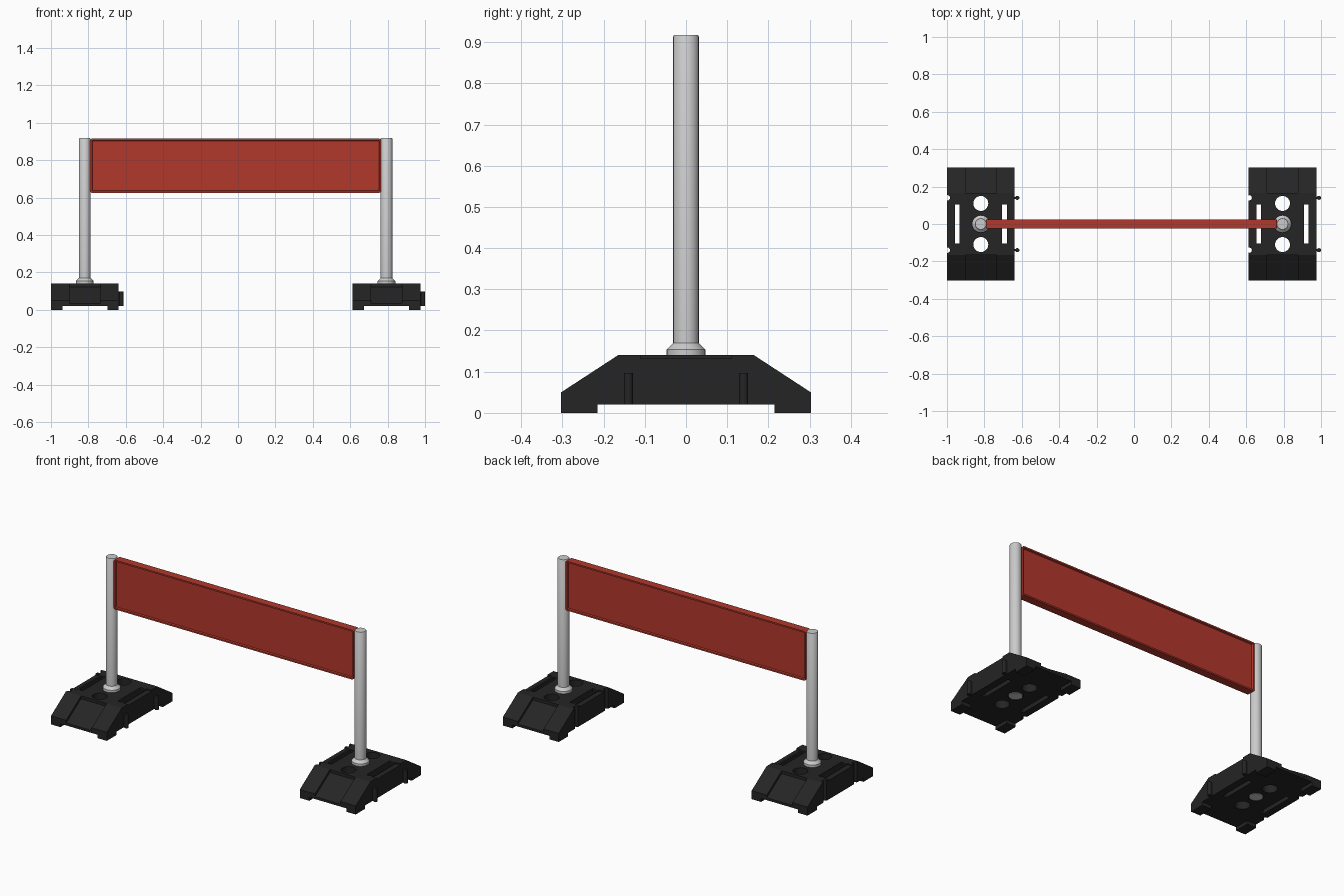
import bpy, bmesh, math
from mathutils import Matrix, Vector

if "Cube" in bpy.data.objects:
    bpy.data.objects.remove(bpy.data.objects["Cube"])


def material(name, color):
    m = bpy.data.materials.new(name)
    m.diffuse_color = color
    m.use_nodes = True
    m.node_tree.nodes["Principled BSDF"].inputs["Base Color"].default_value = m.diffuse_color
    return m


BLACK = material("black_rubber", (0.018, 0.018, 0.018, 1))
RED = material("red_board", (0.45, 0.04, 0.025, 1))


def finish(bm, name, mat=None, smooth=False):
    bmesh.ops.recalc_face_normals(bm, faces=bm.faces)
    me = bpy.data.meshes.new(name)
    bm.to_mesh(me)
    bm.free()
    ob = bpy.data.objects.new(name, me)
    bpy.context.collection.objects.link(ob)
    if mat:
        me.materials.append(mat)
    bpy.ops.object.select_all(action='DESELECT')
    bpy.context.view_layer.objects.active = ob
    ob.select_set(True)
    if smooth:
        bpy.ops.object.shade_smooth_by_angle(angle=math.radians(35))
    return ob


def prism(bm, yz, x0, x1):
    """Extrude a closed y-z outline along x."""
    f = bm.faces.new([bm.verts.new((x0, y, z)) for y, z in yz])
    ext = bmesh.ops.extrude_face_region(bm, geom=[f])
    vs = [v for v in ext["geom"] if isinstance(v, bmesh.types.BMVert)]
    bmesh.ops.translate(bm, verts=vs, vec=(x1 - x0, 0, 0))


def box(bm, x0, x1, y0, y1, z0, z1):
    prism(bm, [(y0, z0), (y1, z0), (y1, z1), (y0, z1)], x0, x1)


def cylinder(bm, x, y, r, z0, z1, n=32):
    bmesh.ops.create_cone(bm, cap_ends=True, segments=n, radius1=r, radius2=r,
                          depth=z1 - z0,
                          matrix=Matrix.Translation((x, y, (z0 + z1) / 2)))


LEFT_X, RIGHT_X = -0.819, 0.794

# Heavy foot: ramped block, feet at the ends
bm = bmesh.new()
half = [(0.215, 0.02), (0.215, 0), (0.303, 0), (0.303, 0.05), (0.165, 0.14)]
prism(bm, half + [(-y, z) for y, z in reversed(half)], -0.181, 0.181)
foot = finish(bm, "left_foot", BLACK)

# Cutters: round holes, slots, ramp recesses, corner-foot gaps, side notches
bm = bmesh.new()
for y in (-0.11, 0, 0.11):
    cylinder(bm, 0, y, 0.04, -0.1, 0.3)
for s in (-1, 1):
    box(bm, *sorted((s * 0.114, s * 0.139)), -0.105, 0.105, -0.1, 0.3)
    box(bm, *sorted((s * 0.15, s * 0.2)), -0.11, 0.11, 0.132, 0.2)
    prism(bm, [(s * y, z) for y, z in
               ((0.165, 0.123), (0.165, 0.2), (0.35, 0.2), (0.35, 0.004))],
          -0.083, 0.083)
    box(bm, -0.12, 0.12, *sorted((s * 0.2, s * 0.32)), -0.05, 0.02)
    cylinder(bm, -0.178, s * 0.14, 0.014, -0.1, 0.3, 20)
cutter = finish(bm, "foot_cutter")
cutter.hide_render = True

mod = foot.modifiers.new("cut", 'BOOLEAN')
mod.operation = 'DIFFERENCE'
mod.solver = 'EXACT'
mod.object = cutter
bpy.context.view_layer.objects.active = foot
bpy.ops.object.modifier_apply(modifier="cut")
bpy.data.objects.remove(cutter)

# Interlocking pegs on the +x side of the foot
bm = bmesh.new()
for s in (-1, 1):
    cylinder(bm, 0.195, s * 0.14, 0.011, 0.02, 0.097, 20)
    box(bm, 0.175, 0.195, s * 0.14 - 0.005, s * 0.14 + 0.005, 0.02, 0.097)
pegs = finish(bm, "left_foot_pegs", BLACK, True)

# Post with tapered collar, revolved from a profile
bm = bmesh.new()
prof = [(0, 0.02), (0.036, 0.02), (0.036, 0.14), (0.047, 0.14), (0.047, 0.154),
        (0.031, 0.17), (0.031, 0.914), (0.029, 0.917), (0, 0.917)]
vs = [bm.verts.new((r, 0, z)) for r, z in prof]
es = [bm.edges.new(p) for p in zip(vs, vs[1:])]
bmesh.ops.spin(bm, geom=vs + es, cent=(0, 0, 0), axis=(0, 0, 1),
               angle=math.tau, steps=32)
bmesh.ops.remove_doubles(bm, verts=bm.verts, dist=1e-4)
post = finish(bm, "left_post", None, True)

# Place the left support and copy it to the right
for ob in (foot, pegs, post):
    ob.location.x = LEFT_X
    twin = ob.copy()
    twin.name = ob.name.replace("left", "right")
    twin.location.x = RIGHT_X
    bpy.context.collection.objects.link(twin)

# Red board with raised rim and recessed faces
bm = bmesh.new()
box(bm, -0.79, 0.765, -0.023, 0.023, 0.625, 0.915)
uprights = [e for e in bm.edges
            if abs((e.verts[0].co - e.verts[1].co).normalized().y) > 0.9]
bmesh.ops.bevel(bm, geom=uprights, offset=0.01, segments=3, profile=0.5,
                affect='EDGES')
bmesh.ops.recalc_face_normals(bm, faces=bm.faces)
sides = [f for f in bm.faces if abs(f.normal.y) > 0.9]
bmesh.ops.inset_individual(bm, faces=sides, thickness=0.009, depth=0)
bmesh.ops.inset_individual(bm, faces=sides, thickness=0.003, depth=-0.009)
finish(bm, "barrier_board", RED)
